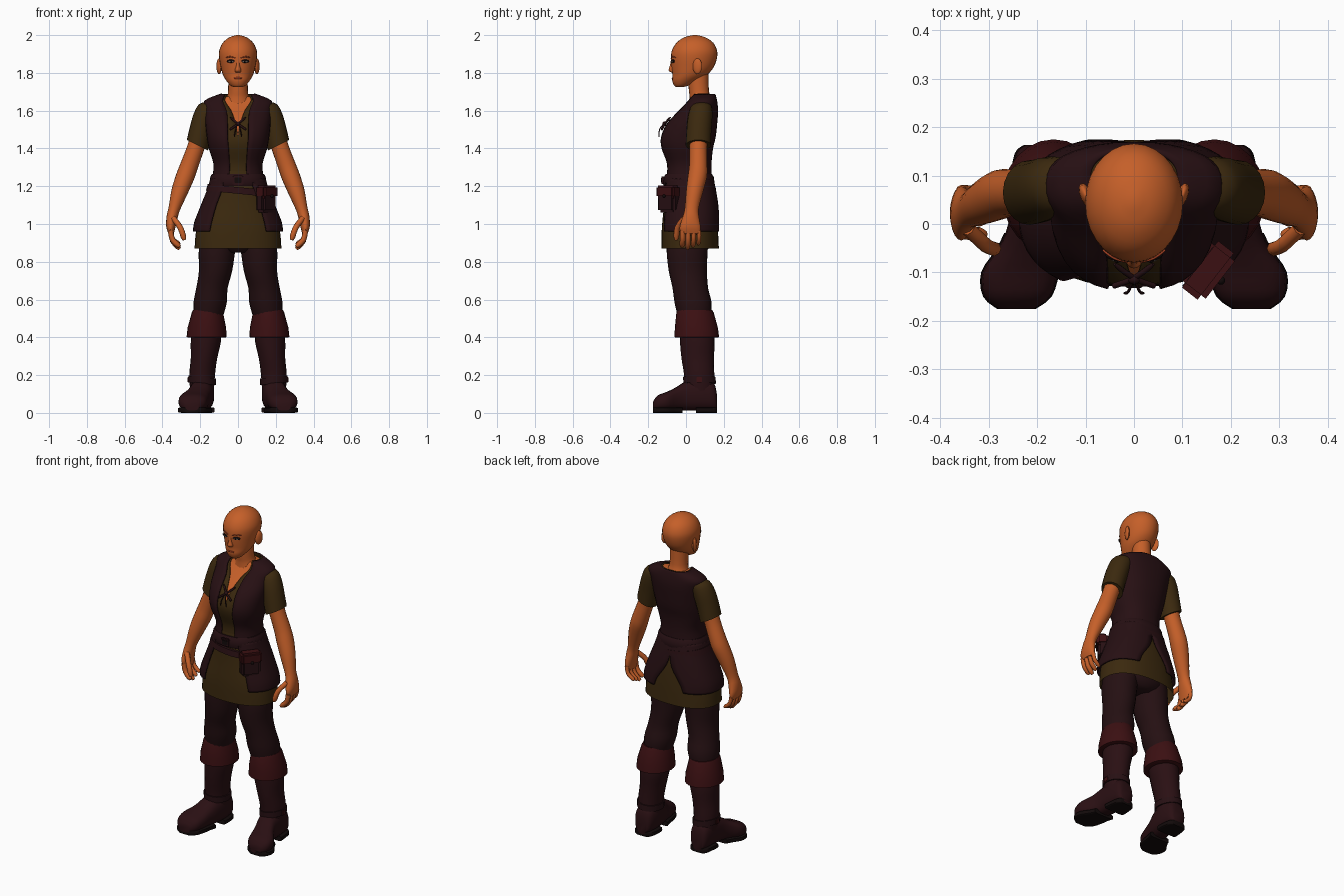
import bpy, bmesh
from math import sin, cos, pi, asin, radians
from mathutils import Matrix, Vector

if "Cube" in bpy.data.objects:
    bpy.data.objects.remove(bpy.data.objects["Cube"])


def material(name, *rgb):
    m = bpy.data.materials.new(name)
    m.use_nodes = True
    m.diffuse_color = (*rgb, 1)
    m.node_tree.nodes["Principled BSDF"].inputs["Base Color"].default_value = (*rgb, 1)
    return m


skin = material("warm skin", .56, .115, .022)
lip_color = material("lip red", .36, .05, .016)
leather = material("dark leather", .02, .005, .0065)
cloth = material("olive cloth", .044, .022, .0045)
trouser = material("trouser brown", .018, .005, .006)
cuff_red = material("cuff maroon", .044, .005, .006)
boot_brown = material("boot brown", .023, .005, .0065)
black = material("black", .006, .003, .003)
eye_white = material("eye white", .5, .42, .36)


def finish(name, bm, mat, mirror=False, thick=0):
    mesh = bpy.data.meshes.new(name)
    bm.to_mesh(mesh)
    bm.free()
    ob = bpy.data.objects.new(name, mesh)
    bpy.context.collection.objects.link(ob)
    mesh.materials.append(mat)
    for other in bpy.context.selected_objects:
        other.select_set(False)
    ob.select_set(True)
    bpy.context.view_layer.objects.active = ob
    bpy.ops.object.shade_smooth_by_angle(angle=radians(42))
    if mirror:
        ob.modifiers.new("Mirror", "MIRROR")
    if thick:
        solid = ob.modifiers.new("Solidify", "SOLIDIFY")
        solid.thickness, solid.offset = thick, 0
    return ob


def resample(rows, steps=3):
    """Pass a smooth spline through the section rows."""
    out = []
    for i in range(len(rows) - 1):
        a, b, c, d = (rows[max(0, min(len(rows) - 1, i + k))] for k in (-1, 0, 1, 2))
        for s in range(steps):
            t = s / steps
            out.append([q + t / 2 * (r - p + t * (2*p - 5*q + 4*r - e + t * (3*(q - r) + e - p)))
                        for p, q, r, e in zip(a, b, c, d)])
    return out + [list(rows[-1])]


def power(v, p):
    return abs(v) ** (2 / p) * (1 if v > 0 else -1)


def grid_faces(bm, rings, wrap):
    for lo, hi in zip(rings, rings[1:]):
        n = len(lo)
        for j in range(n if wrap else n - 1):
            k = (j + 1) % n
            bm.faces.new((lo[j], lo[k], hi[k], hi[j]))


def loft(name, rows, mat, mirror=False, n=20, p=2, tilt=0, along="z", caps=True, smooth=True):
    """Closed sections: centre x, y, z and two radii."""
    bm, rings = bmesh.new(), []
    for x, y, z, r, q in (resample(rows) if smooth else rows):
        ring = []
        for j in range(n):
            u = r * power(sin(2 * pi * j / n), p)
            v = -q * power(cos(2 * pi * j / n), p)
            ring.append(bm.verts.new((x + u, y, z + v) if along == "y" else (x + u, y + v, z + tilt * u)))
        rings.append(ring)
    grid_faces(bm, rings, True)
    if caps:
        bm.faces.new(rings[0])
        bm.faces.new(rings[-1])
        bmesh.ops.recalc_face_normals(bm, faces=bm.faces)
    return finish(name, bm, mat, mirror)


def panel(name, rows, mat, thick, n=16, p=2.4):
    """Mirrored half wrap: z, centre y, two radii, front and back edge x."""
    bm, rings = bmesh.new(), []
    for z, y, r, q, front, back in resample(rows):
        a = asin(min(1, max(0, front) / r) ** (p / 2))
        b = pi - asin(min(1, max(0, back) / r) ** (p / 2))
        angles = [a + (b - a) * j / n for j in range(n + 1)]
        rings.append([bm.verts.new((r * power(sin(t), p), y - q * power(cos(t), p), z)) for t in angles])
    grid_faces(bm, rings, False)
    for v in bm.verts:
        if abs(v.co.x) < .0005:
            v.co.x = 0
    return finish(name, bm, mat, True, thick)


def blob(name, loc, size, mat, mirror=False, turn=0):
    bm = bmesh.new()
    place = Matrix.Translation(loc) @ Matrix.Rotation(turn, 4, "Z") @ Matrix.Diagonal((*size, 1))
    bmesh.ops.create_uvsphere(bm, u_segments=14, v_segments=9, radius=1, matrix=place)
    return finish(name, bm, mat, mirror)


def box(name, loc, size, mat, turn=0, bevel=.006):
    bm = bmesh.new()
    bmesh.ops.create_cube(bm, size=1, matrix=Matrix.Diagonal((*size, 1)))
    bmesh.ops.bevel(bm, geom=bm.edges[:], offset=bevel, segments=2, affect="EDGES")
    bm.transform(Matrix.Translation(loc) @ Matrix.Rotation(turn, 4, "Z"))
    return finish(name, bm, mat)


def tube(name, points, radius, mat, tip=.6):
    curve = bpy.data.curves.new(name, "CURVE")
    curve.dimensions, curve.bevel_depth, curve.bevel_resolution = "3D", radius, 2
    curve.use_fill_caps = True
    spline = curve.splines.new("POLY")
    pts = resample(points)
    spline.points.add(len(pts) - 1)
    for i, (pt, co) in enumerate(zip(spline.points, pts)):
        pt.co = (*co, 1)
        pt.radius = tip if i == len(pts) - 1 else 1
    curve.materials.append(mat)
    ob = bpy.data.objects.new(name, curve)
    bpy.context.collection.objects.link(ob)
    ob.modifiers.new("Mirror", "MIRROR").use_mirror_merge = False


# Head and face
loft("head", [(0, -.035, 1.724, .022, .018), (0, -.022, 1.735, .042, .042), (0, -.003, 1.76, .063, .07),
              (0, .02, 1.79, .08, .092), (0, .035, 1.83, .091, .112), (0, .042, 1.88, .1, .122),
              (0, .045, 1.92, .099, .119), (0, .047, 1.96, .08, .097), (0, .047, 1.988, .046, .056),
              (0, .047, 2, .008, .01)], skin, n=28)
loft("nose", [(0, -.066, 1.803, .014, .014), (0, -.073, 1.814, .017, .019),
              (0, -.071, 1.84, .01, .014), (0, -.068, 1.878, .009, .01)], skin, n=12)
blob("ear", (.1, .06, 1.835), (.012, .026, .042), skin, True, -.35)
blob("lips", (0, -.065, 1.772), (.025, .011, .007), lip_color)
blob("eye_lashes", (.037, -.069, 1.862), (.024, .008, .009), black, True, .25)
blob("eyeball", (.037, -.073, 1.86), (.016, .006, .005), eye_white, True, .25)
blob("iris", (.036, -.0775, 1.86), (.005, .003, .005), black, True, .25)
tube("eyebrow", [(.014, -.078, 1.877), (.04, -.071, 1.886), (.064, -.054, 1.88)], .003, lip_color)

# Torso: skin underneath, then tunic and vest as open fronted layers
body = [(1.25, .015, .13, .116), (1.32, .015, .125, .115), (1.4, .005, .15, .133), (1.46, .01, .16, .142),
        (1.53, .03, .168, .13), (1.6, .065, .172, .1), (1.65, .085, .174, .075), (1.685, .092, .09, .06)]
vest_edge = [.045, .045, .05, .055, .055, .06, .08, .07]
tunic_edge = [0, 0, 0, 0, .012, .036, .068, .06]


def layer(edges, inset):
    return [(z, y, r - inset, q - inset, e, 0) for (z, y, r, q), e in zip(body, edges)]


panel("vest", layer(vest_edge, 0), leather, .01)
panel("tunic_top", layer(tunic_edge, .008), cloth, .004)
loft("chest", [(0, y, z, r - .016, q - .016) for z, y, r, q in body[3:-1]]
     + [(0, .085, 1.675, .07, .05)], skin, n=24, p=2.4)
loft("neck", [(0, .08, 1.62, .08, .065), (0, .075, 1.67, .06, .056), (0, .068, 1.71, .052, .053),
              (0, .062, 1.82, .052, .056)], skin)

# Chest lacing
tube("lace_cross", [(.042, -.128, 1.5), (0, -.112, 1.53), (-.04, -.083, 1.565)], .006, leather)
tube("lace_end", [(.003, -.118, 1.53), (.012, -.14, 1.5), (.02, -.143, 1.46)], .003, leather)
blob("lace_knot", (0, -.115, 1.53), (.012, .01, .012), leather)

# Sleeves and arms
loft("sleeve", [(.215, .065, 1.417, .056, .067), (.198, .068, 1.49, .056, .066), (.178, .074, 1.56, .055, .065),
                (.155, .08, 1.61, .05, .058), (.13, .085, 1.632, .03, .045)], cloth, True, tilt=.5)
loft("arm", [(.355, .025, .945, .014, .05), (.357, .022, .98, .023, .056), (.35, .025, 1.03, .028, .045),
             (.338, .03, 1.08, .029, .037), (.31, .045, 1.17, .041, .045), (.28, .06, 1.25, .046, .051),
             (.258, .065, 1.31, .045, .048), (.225, .065, 1.4, .043, .046), (.2, .067, 1.48, .045, .05)],
     skin, True, tilt=.35)
for i, finger in enumerate(("index", "middle", "ring", "little")):
    y, lift = -.018 + .029 * i, .012 * abs(i - 1)
    tube(finger + "_finger", [(.357, y, .965), (.346, y, .91 + lift / 2), (.308, y - .004, .868 + lift)],
         .0145 - .001 * i, skin)
tube("thumb", [(.342, -.01, 1.03), (.305, -.045, .98), (.284, -.052, .915)], .015, skin)

# Tunic skirt and split overskirt
loft("tunic_skirt", [(0, .022, .87, .23, .152), (0, .02, .98, .219, .148), (0, .02, 1.1, .176, .136),
                     (0, .015, 1.2, .145, .124), (0, .015, 1.28, .126, .113)],
     cloth, n=32, p=2.3, caps=False)
panel("overskirt", [(.96, .02, .234, .158, .15, .1), (1.01, .02, .227, .156, .14, .08),
                    (1.1, .02, .192, .147, .115, .02), (1.18, .017, .16, .137, .085, 0),
                    (1.24, .015, .142, .126, .07, 0)], leather, .009)

# Belts, buckle and pouch
loft("waist_belt", [(0, .015, 1.2, .148, .13), (0, .015, 1.212, .153, .137), (0, .015, 1.25, .146, .132),
                    (0, .015, 1.265, .138, .122)], leather, n=32, p=2.3, smooth=False)
loft("hip_belt", [(0, .016, 1.16, .17, .145), (0, .016, 1.195, .16, .141)],
     boot_brown, n=32, p=2.3, tilt=-.1, smooth=False)
box("buckle", (0, -.122, 1.232), (.06, .014, .05), boot_brown)
box("buckle_centre", (0, -.128, 1.232), (.036, .008, .028), black, bevel=.002)
facing = radians(52)
out = Vector((sin(facing), -cos(facing), 0))
centre = Vector((.148, -.092, 1.13))
box("pouch", centre, (.115, .06, .14), leather, facing, .014)
box("pouch_flap", centre + out * .006 + Vector((0, 0, .04)), (.122, .065, .07), cuff_red, facing, .012)
blob("pouch_button", centre + out * .04 + Vector((0, 0, .018)), (.009, .009, .009), black)

# Trousers
loft("hips", [(0, .012, .85, .07, .085), (0, .015, .9, .17, .12), (0, .015, 1.05, .15, .11)],
     trouser, n=24)
loft("trouser_leg", [(.158, .045, .5, .075, .085), (.148, .038, .58, .088, .098), (.138, .023, .66, .083, .094),
                     (.119, .01, .75, .088, .101), (.112, .006, .85, .096, .108), (.1, .01, .94, .098, .11)],
     trouser, True)

# Boots with turned down cuffs
loft("boot_shaft", [(.19, .075, .1, .062, .078), (.19, .07, .2, .068, .08), (.18, .062, .29, .07, .086),
                    (.17, .06, .38, .08, .092), (.165, .055, .46, .075, .09)], boot_brown, True)
loft("boot_cuff", [(.166, .057, .398, .094, .108), (.166, .057, .402, .106, .118), (.165, .055, .45, .102, .114),
                   (.162, .048, .53, .083, .099), (.161, .047, .545, .077, .092)],
     cuff_red, True, n=24, smooth=False)
foot = [(.19, .163, .09, .035), (.19, .145, .15, .054), (.19, .08, .17, .064), (.198, 0, .155, .062),
        (.215, -.05, .125, .066), (.235, -.1, .1, .078), (.241, -.15, .08, .068), (.243, -.176, .045, .036)]
loft("boot_foot", [(x, y, h / 2 + .012, r, h / 2) for x, y, h, r in foot],
     boot_brown, True, p=2.6, along="y")
outline = resample(foot)
for part, keep in (("heel", lambda y: y > .04), ("sole", lambda y: y < -.01)):
    loft("boot_" + part, [(x, y, .015, r + .003, .015) for x, y, h, r in outline if keep(y)],
         black, True, p=6, along="y", smooth=False)
loft("ankle_strap", [(.19, .072, .155, .073, .086), (.19, .071, .19, .073, .086)],
     leather, True, tilt=.1, smooth=False)
box_size = (.01, .03, .03)
for side in (-1, 1):
    box("strap_buckle", (side * .263, .07, .175), box_size, cuff_red, bevel=.003)
